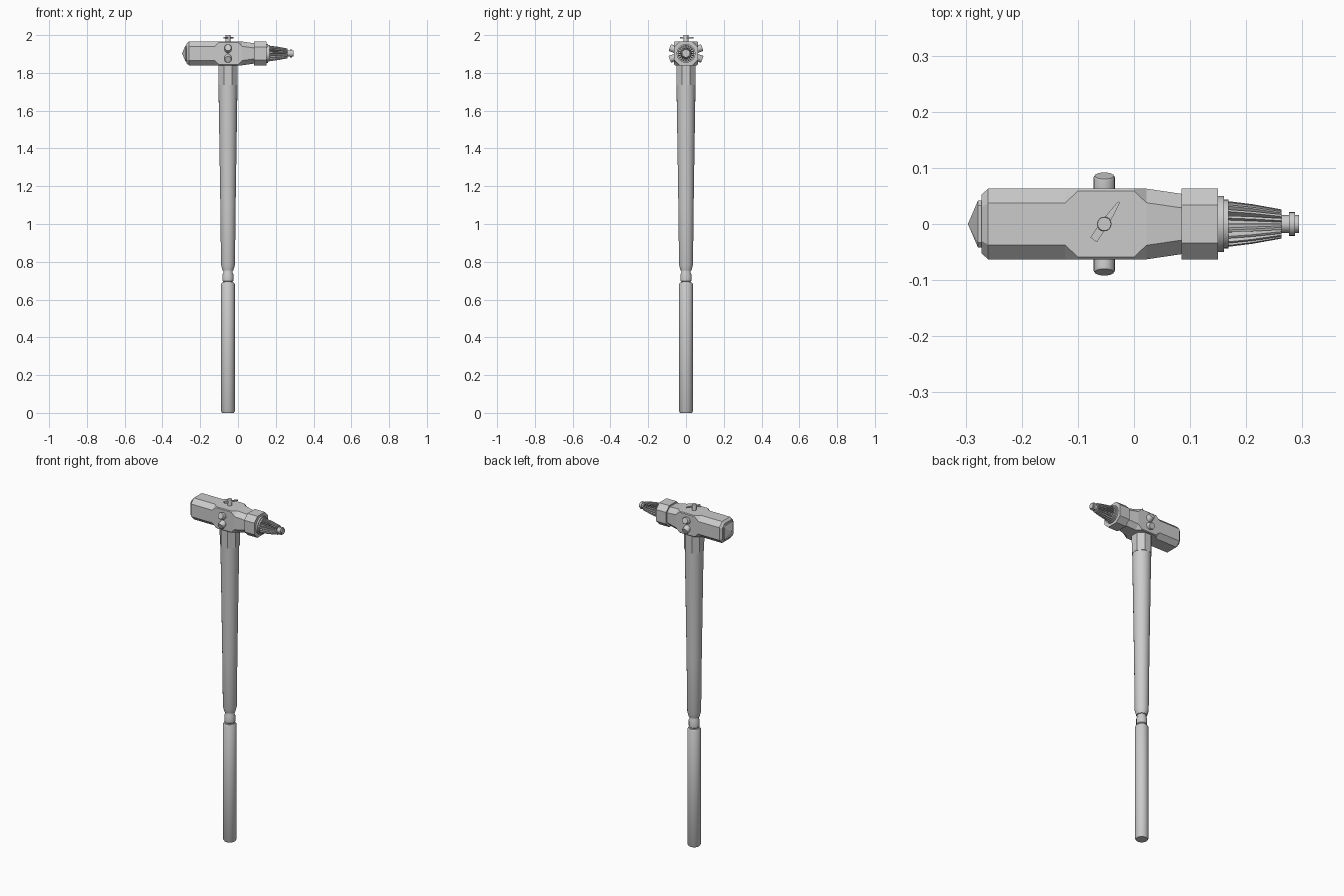
import bpy, bmesh
from math import sin, cos, pi, radians
from mathutils import Vector, Matrix

if "Cube" in bpy.data.objects:
    bpy.data.objects.remove(bpy.data.objects["Cube"])

AX = -0.053   # handle axis in x
HZ = 1.903    # head axis in z


def loft(name, rings, smooth=False):
    """Skin a list of equal-length point rings and cap both ends."""
    bm = bmesh.new()
    vs = [[bm.verts.new(p) for p in r] for r in rings]
    n = len(vs[0])
    for a, b in zip(vs, vs[1:]):
        for i in range(n):
            j = (i + 1) % n
            bm.faces.new((a[i], a[j], b[j], b[i]))
    bm.faces.new(vs[0][::-1])
    bm.faces.new(vs[-1])
    bmesh.ops.remove_doubles(bm, verts=bm.verts, dist=1e-5)
    bmesh.ops.recalc_face_normals(bm, faces=bm.faces)
    me = bpy.data.meshes.new(name)
    bm.to_mesh(me)
    bm.free()
    ob = bpy.data.objects.new(name, me)
    bpy.context.collection.objects.link(ob)
    if smooth:
        bpy.ops.object.select_all(action='DESELECT')
        ob.select_set(True)
        bpy.context.view_layer.objects.active = ob
        bpy.ops.object.shade_smooth_by_angle(angle=radians(35))
    return ob


def turned(name, profile, origin, direction, sides=24, turn=0.0, smooth=True):
    """Revolve (radius, distance) pairs around a direction."""
    q = Vector((0, 0, 1)).rotation_difference(Vector(direction))
    o = Vector(origin)
    rings = [[o + q @ Vector((r * cos(2 * pi * i / sides + turn),
                              r * sin(2 * pi * i / sides + turn), d))
              for i in range(sides)] for r, d in profile]
    return loft(name, rings, smooth)


def octagon(x, h, f):
    """Chamfered square section across x: half size h, half flat f."""
    pts = [(f, h), (h, f), (h, -f), (f, -h), (-f, -h), (-h, -f), (-h, f), (-f, h)]
    return [(x, y, HZ + z) for y, z in pts]


# Grip
turned("grip", [(0.031, 0), (0.036, 0.008), (0.036, 0.682), (0.031, 0.69)],
       (AX, 0, 0), (0, 0, 1))
# Neck between grip and shaft
turned("neck_ring", [(0.024, 0.685), (0.024, 0.695), (0.029, 0.699), (0.029, 0.733),
                     (0.025, 0.742), (0.023, 0.765)], (AX, 0, 0), (0, 0, 1))
# Tapered shaft
turned("shaft", [(0.029, 0.755), (0.037, 0.785), (0.0405, 1.1), (0.045, 1.4),
                 (0.049, 1.65), (0.05, 1.74)], (AX, 0, 0), (0, 0, 1))
# Eight-sided socket under the head
turned("shaft_socket", [(0.0545, 1.735), (0.0555, 1.86)], (AX, 0, 0), (0, 0, 1),
       8, pi / 8, False)

# Hammer head body, with square middle and tapered neck
loft("head_body", [octagon(*s) for s in (
    (-0.272, 0.052, 0.03), (-0.260, 0.063, 0.037), (-0.123, 0.063, 0.037),
    (-0.100, 0.063, 0.059), (0.000, 0.063, 0.059), (0.022, 0.063, 0.038),
    (0.090, 0.053, 0.028))])
# Striking face with a shallow point
loft("striking_face", [octagon(*s) for s in (
    (-0.296, 0.0, 0.0), (-0.278, 0.042, 0.033), (-0.268, 0.042, 0.033))])
# Collar
loft("collar", [octagon(0.085, 0.063, 0.034), octagon(0.150, 0.063, 0.034)])

# Stepped discs, core and nozzle
turned("nozzle_core", [(0.050, 0.148), (0.050, 0.160), (0.044, 0.160), (0.044, 0.168),
                       (0.029, 0.168), (0.018, 0.262), (0.016, 0.263), (0.016, 0.276),
                       (0.021, 0.276), (0.021, 0.287), (0.016, 0.287), (0.016, 0.294)],
       (0, 0, HZ), (1, 0, 0))
# Ring of cooling fins
FINS = 20
for k in range(FINS):
    rot = Matrix.Rotation(2 * pi * k / FINS, 3, 'X')
    rings = []
    for x, lo, hi in ((0.166, 0.028, 0.041), (0.21, 0.0235, 0.0355), (0.263, 0.016, 0.026)):
        w = 0.0022
        rings.append([rot @ Vector((x, y, z)) + Vector((0, 0, HZ))
                      for y, z in ((-w, lo), (w, lo), (w, hi), (-w, hi))])
    loft("fin_%02d" % k, rings)

# Four splayed side pins
for sy in (-1, 1):
    for sz in (-1, 1):
        d = (0, sy * cos(radians(20)), sz * sin(radians(20)))
        turned("side_pin", [(0.019, 0.03), (0.019, 0.0885), (0.017, 0.0915)],
               (AX, 0, HZ), d, 20)

# Top pin and its angled key
turned("top_pin", [(0.013, 1.95), (0.013, 1.998), (0.012, 2.0)], (AX, 0, 0), (0, 0, 1), 16)
key = Matrix.Rotation(radians(56), 3, 'Z')
rings = [[key @ Vector((u, a * w, b * h)) + Vector((AX, 0, 1.986))
          for a, b in ((-1, -1), (1, -1), (1, 1), (-1, 1))]
         for u, w, h in ((-0.034, 0.007, 0.005), (0.0, 0.007, 0.005),
                         (0.022, 0.005, 0.004), (0.047, 0.002, 0.003))]
loft("top_key", rings)
